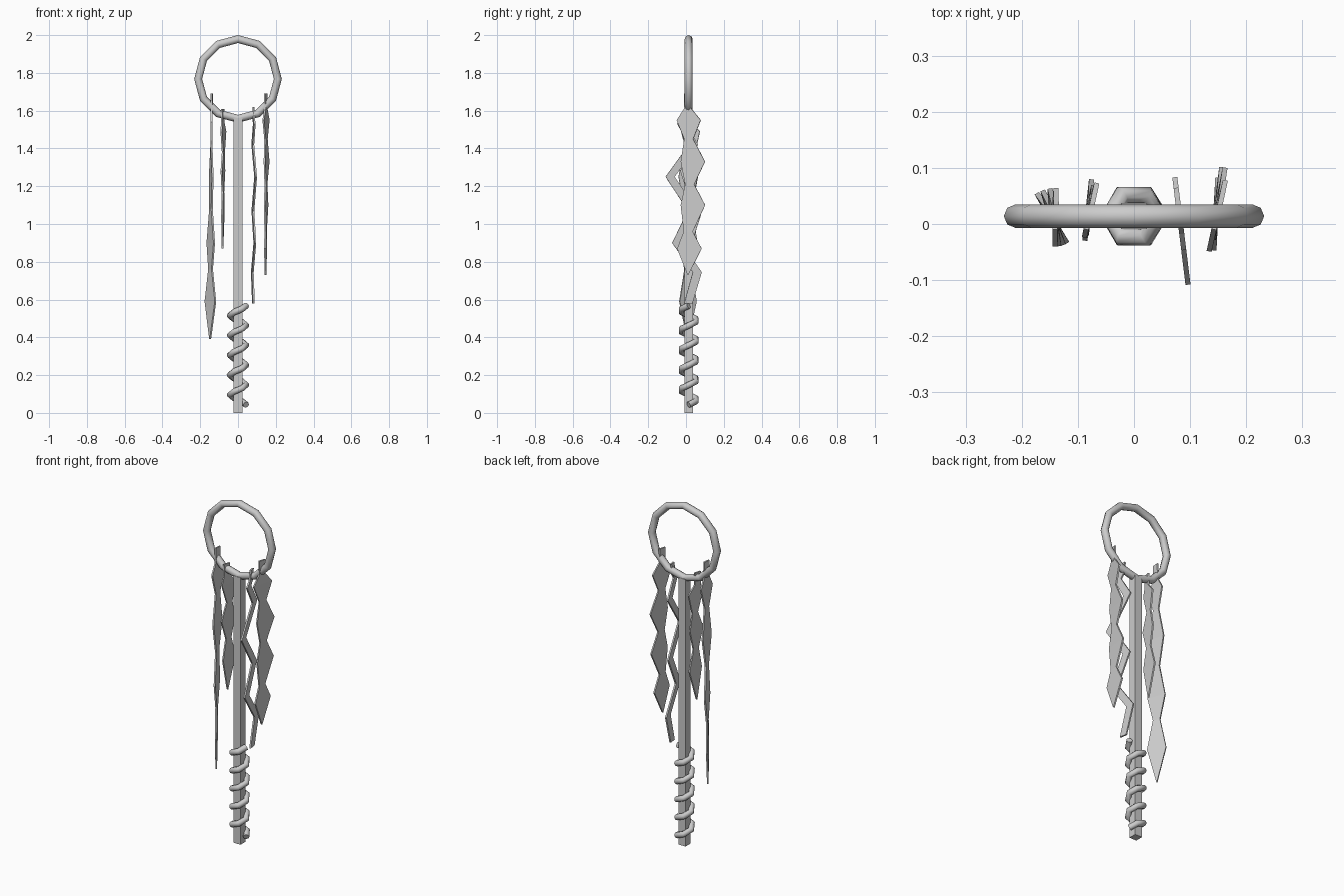
import bpy, bmesh, math

if "Cube" in bpy.data.objects:
    bpy.data.objects.remove(bpy.data.objects["Cube"])

metal = bpy.data.materials.new("grey metal")
metal.use_nodes = True
GREY = (0.6, 0.6, 0.6, 1)
metal.diffuse_color = GREY
metal.node_tree.nodes["Principled BSDF"].inputs["Base Color"].default_value = GREY

MID_Y = 0.014
ROD = 0.046


def finish(obj, name):
    obj.name = name
    obj.data.materials.append(metal)
    return obj


# Ring at the top
bpy.ops.mesh.primitive_torus_add(
    major_segments=12, minor_segments=8, major_radius=0.211, minor_radius=0.021,
    location=(0, MID_Y, 1.768), rotation=(math.pi / 2, 0, 0))
bpy.ops.object.shade_smooth_by_angle(angle=math.radians(50))
finish(bpy.context.object, "top_ring")

# Square shaft
bpy.ops.mesh.primitive_cube_add(size=1, location=(0, MID_Y, 0.78))
shaft = finish(bpy.context.object, "shaft")
shaft.scale = (ROD, ROD, 1.56)

# Six-sided coil wound round the foot of the shaft
TURNS, STEPS = 5, 6
curve = bpy.data.curves.new("coil", "CURVE")
curve.dimensions = "3D"
curve.bevel_depth = 0.017
curve.bevel_resolution = 2
curve.use_fill_caps = True
path = curve.splines.new("POLY")
path.points.add(TURNS * STEPS)
for i, p in enumerate(path.points):
    a = i * math.tau / STEPS
    p.co = (0.043 * math.cos(a), MID_Y + 0.043 * math.sin(a),
            0.043 + 0.525 * i / (TURNS * STEPS), 1)
coil = finish(bpy.data.objects.new("coil", curve), "coil")
bpy.context.collection.objects.link(coil)


# Hanging strips: rows of (height, sideways centre, half width), twisted about z
def strip(name, x, top_turn, end_turn, rows):
    bm = bmesh.new()
    top, end = rows[0][0], rows[-1][0]
    last = None
    for z, mid, half in rows:
        t = (top - z) / (top - end)
        a = math.radians(top_turn + (end_turn - top_turn) * t)
        pair = [bm.verts.new((x + s * math.sin(a), s * math.cos(a), z))
                for s in (mid - half, mid + half)]
        if last:
            bm.faces.new((last[0], last[1], pair[1], pair[0]))
        last = pair
    mesh = bpy.data.meshes.new(name)
    bm.to_mesh(mesh)
    bm.free()
    obj = finish(bpy.data.objects.new(name, mesh), name)
    bpy.context.collection.objects.link(obj)
    mod = obj.modifiers.new("thickness", "SOLIDIFY")
    mod.thickness = 0.009
    mod.offset = 0


def diamonds(tab_top, shoulder, levels, mids, wide, narrow):
    """Hanging tab, then alternating wide and narrow rows, then a point."""
    rows = [(tab_top, 0.01, 0.02), (shoulder, 0.01, 0.02)]
    for i, (z, mid) in enumerate(zip(levels, mids)):
        rows.append((z, mid, narrow if i % 2 else wide))
    rows[-1] = (levels[-1], mids[-1], 0.002)
    return rows


strip("right_outer_strip", -0.14, 6, -38, diamonds(
    1.69, 1.60, (1.54, 1.42, 1.25, 1.08, 0.9, 0.76, 0.59, 0.39),
    (0.012,) * 8, 0.052, 0.02))
strip("right_inner_strip", -0.083, 15, 2, diamonds(
    1.61, 1.54, (1.49, 1.38, 1.28, 1.17, 1.05, 0.87),
    (0.025, 0.03, 0.02, 0.025, 0.03, 0.02), 0.05, 0.02))
strip("left_outer_strip", 0.145, 15, 1, diamonds(
    1.69, 1.61, (1.55, 1.45, 1.33, 1.21, 1.1, 0.96, 0.87, 0.73),
    (0.015, 0.015, 0.037, 0.02, 0.037, 0.012, 0.018, 0.01), 0.065, 0.024))

# Zigzag strip
strip("left_inner_strip", 0.083, -7, -7, [
    (1.62, 0.01, 0.015), (1.56, 0.0, 0.018), (1.53, -0.025, 0.022),
    (1.42, 0.04, 0.025), (1.25, -0.085, 0.024), (1.07, 0.035, 0.025),
    (0.9, -0.05, 0.024), (0.745, 0.06, 0.024), (0.58, 0.012, 0.022)])
